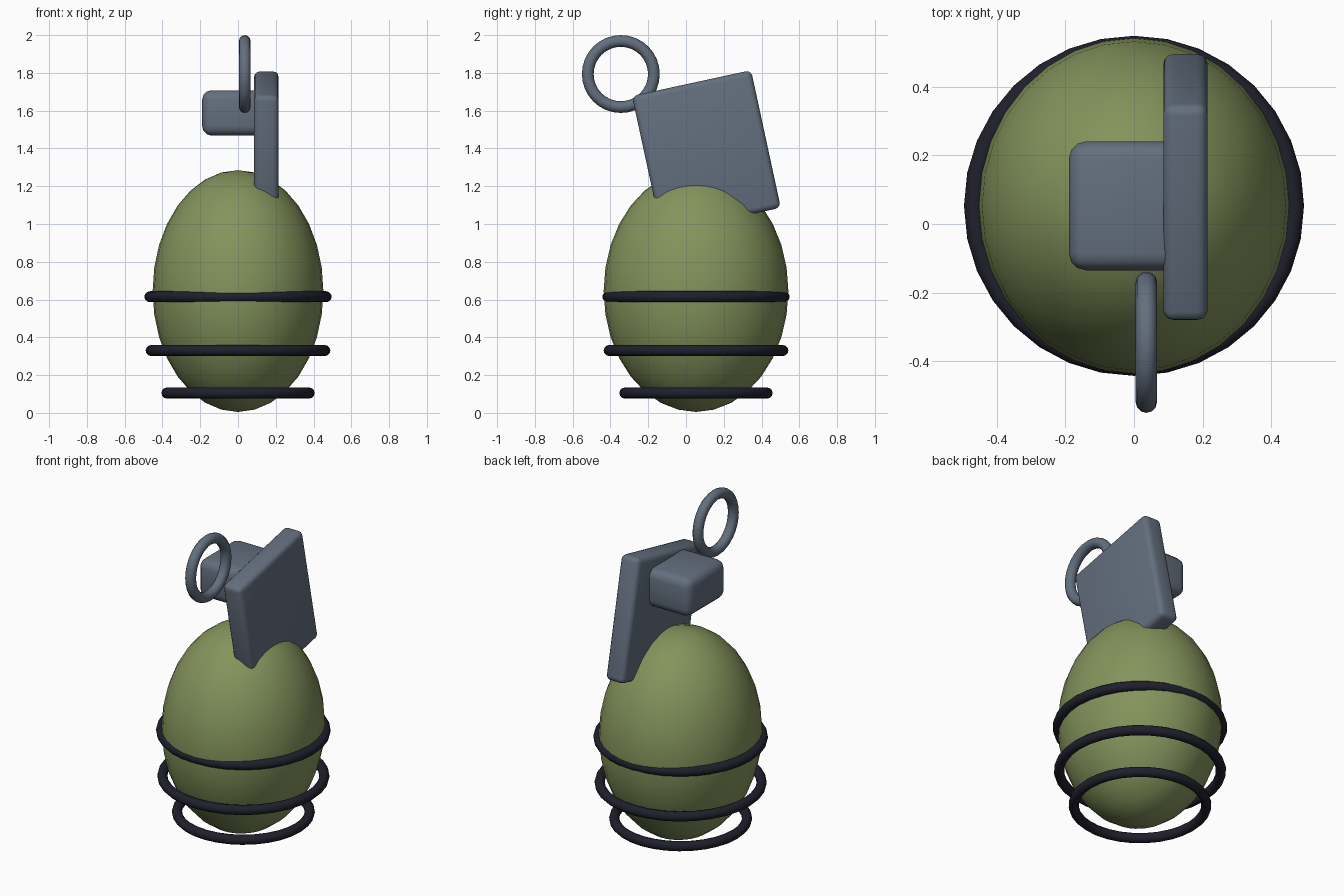
import bpy
from math import radians

cube = bpy.data.objects.get("Cube")
if cube:
    bpy.data.objects.remove(cube, do_unlink=True)


def material(name, rgb):
    mat = bpy.data.materials.new(name)
    mat.use_nodes = True
    mat.diffuse_color = (*rgb, 1)
    mat.node_tree.nodes["Principled BSDF"].inputs["Base Color"].default_value = (*rgb, 1)
    return mat


olive = material("olive_green", (0.23, 0.295, 0.107))
steel = material("blue_grey_steel", (0.125, 0.16, 0.21))
black = material("dark_band", (0.014, 0.014, 0.026))

CENTRE_Y = 0.053


def finish(name, mat, angle=60):
    obj = bpy.context.object
    obj.name = obj.data.name = name
    obj.data.materials.append(mat)
    bpy.ops.object.shade_smooth_by_angle(angle=radians(angle))


def torus(name, mat, loc, outer, minor, rot=(0, 0, 0)):
    bpy.ops.mesh.primitive_torus_add(
        location=loc, rotation=rot, major_radius=outer - minor, minor_radius=minor,
        major_segments=32, minor_segments=12)
    finish(name, mat)


def rounded_box(name, mat, loc, size, bevel, tilt=0):
    bpy.ops.mesh.primitive_cube_add(size=1, location=loc, rotation=(radians(tilt), 0, 0))
    bpy.context.object.scale = size
    bpy.ops.object.transform_apply(location=False, rotation=False, scale=True)
    mod = bpy.context.object.modifiers.new("rounded_edges", "BEVEL")
    mod.width = bevel
    mod.segments = 3
    bpy.ops.object.modifier_apply(modifier=mod.name)
    finish(name, mat)


# Egg-shaped body, slightly deeper than wide
bpy.ops.mesh.primitive_uv_sphere_add(
    segments=32, ring_count=16, radius=1, location=(0, CENTRE_Y, 0.645))
bpy.context.object.scale = (0.452, 0.489, 0.64)
bpy.ops.object.transform_apply(location=False, rotation=False, scale=True)
finish("body", olive)

# Bands around the body
for name, z, outer in (("lower_band", 0.105, 0.406),
                       ("middle_band", 0.33, 0.489),
                       ("upper_band", 0.615, 0.496)):
    torus(name, black, (0, CENTRE_Y, z), outer, 0.029)

# Top block, tilted lever plate and pull ring
rounded_box("top_block", steel, (0, CENTRE_Y, 1.588), (0.38, 0.376, 0.24), 0.05)
rounded_box("lever_plate", steel, (0.15, 0.108, 1.382), (0.129, 0.645, 0.745), 0.03, 12.2)
torus("pull_ring", steel, (0.036, -0.345, 1.794), 0.206, 0.031, (0, radians(90), 0))
